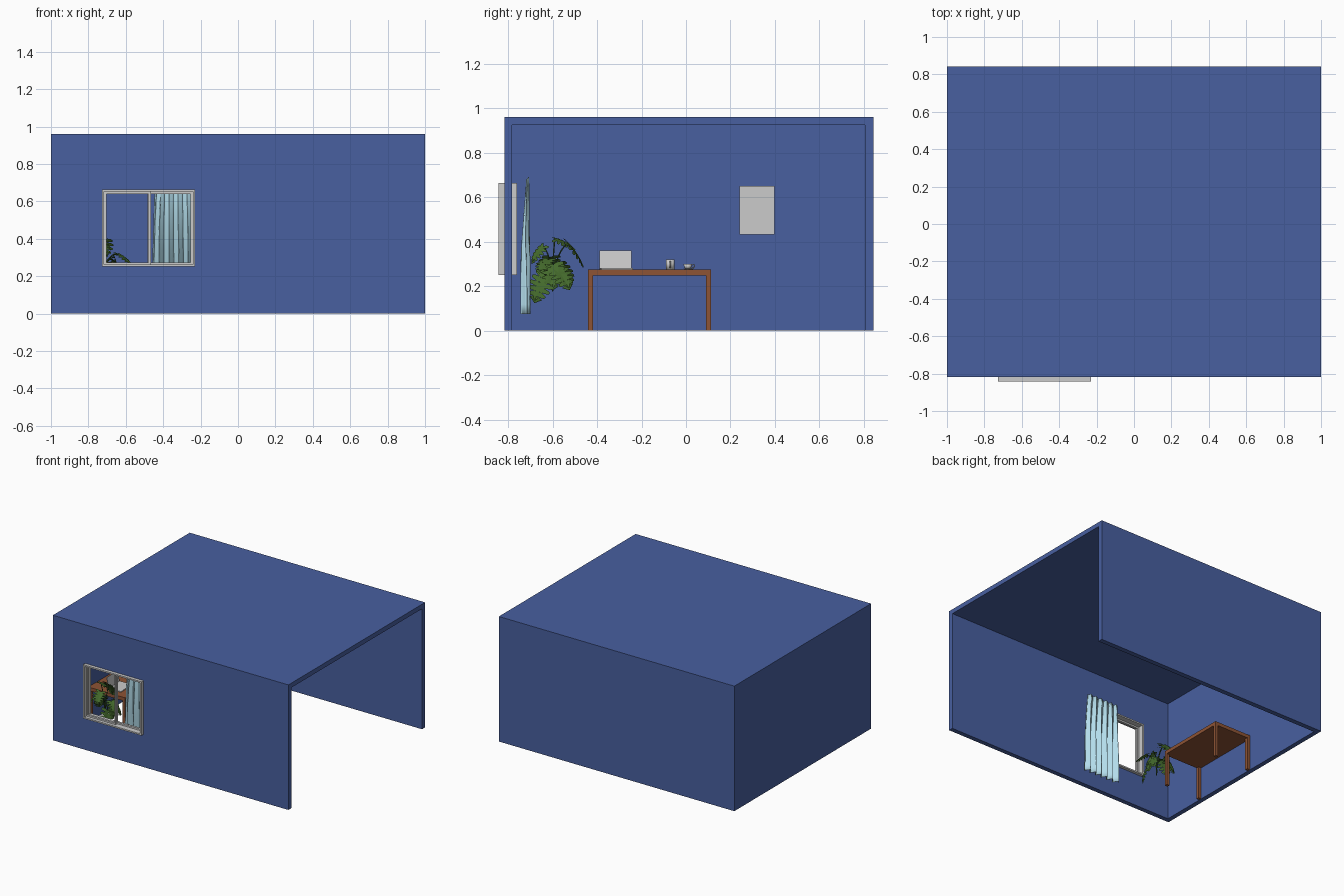
import bpy, bmesh, math
from mathutils import Vector

if "Cube" in bpy.data.objects:
    bpy.data.objects.remove(bpy.data.objects["Cube"])


def mat(name, rgb):
    m = bpy.data.materials.new(name)
    m.diffuse_color = (*rgb, 1)
    m.use_nodes = True
    m.node_tree.nodes["Principled BSDF"].inputs["Base Color"].default_value = m.diffuse_color
    return m


BLUE = mat("wall_blue", (0.065, 0.115, 0.35))
WOOD = mat("wood_brown", (0.27, 0.087, 0.035))
CLOTH = mat("curtain_blue", (0.45, 0.72, 0.83))
LEAF = mat("leaf_green", (0.06, 0.15, 0.026))
STEM = mat("stem_green", (0.03, 0.08, 0.02))


def add(name, bm, m=None, smooth=False):
    bmesh.ops.recalc_face_normals(bm, faces=bm.faces)
    me = bpy.data.meshes.new(name)
    bm.to_mesh(me)
    bm.free()
    ob = bpy.data.objects.new(name, me)
    bpy.context.collection.objects.link(ob)
    if m:
        me.materials.append(m)
    if smooth:
        for p in me.polygons:
            p.use_smooth = True
    return ob


def put_box(bm, x, y, z):
    vs = bmesh.ops.create_cube(bm, size=1)["verts"]
    for v in vs:
        v.co = Vector([(r[0] + r[1]) / 2 + c * (r[1] - r[0]) for r, c in zip((x, y, z), v.co)])


def box(name, x, y, z, m=None):
    bm = bmesh.new()
    put_box(bm, x, y, z)
    return add(name, bm, m)


def ring(name, x, y, z, t, m=None):
    """Rectangular frame lying in the xz plane."""
    bm = bmesh.new()
    put_box(bm, (x[0], x[0] + t), y, z)
    put_box(bm, (x[1] - t, x[1]), y, z)
    put_box(bm, (x[0] + t, x[1] - t), y, (z[0], z[0] + t))
    put_box(bm, (x[0] + t, x[1] - t), y, (z[1] - t, z[1]))
    return add(name, bm, m)


def lathe(name, profile, loc, steps=24):
    bm = bmesh.new()
    vs = [bm.verts.new((r, 0, z)) for r, z in profile]
    es = [bm.edges.new(p) for p in zip(vs, vs[1:])]
    bmesh.ops.spin(bm, geom=vs + es, cent=(0, 0, 0), axis=(0, 0, 1), angle=2 * math.pi, steps=steps)
    bmesh.ops.remove_doubles(bm, verts=bm.verts, dist=1e-5)
    ob = add(name, bm, smooth=True)
    ob.location = loc
    return ob


def tube(name, pts, r, m=None):
    cu = bpy.data.curves.new(name, "CURVE")
    cu.dimensions = "3D"
    cu.bevel_depth, cu.bevel_resolution, cu.resolution_u = r, 2, 6
    sp = cu.splines.new("BEZIER")
    sp.bezier_points.add(len(pts) - 1)
    for bp, p in zip(sp.bezier_points, pts):
        bp.co = p
        bp.handle_left_type = bp.handle_right_type = "AUTO"
    ob = bpy.data.objects.new(name, cu)
    bpy.context.collection.objects.link(ob)
    if m:
        cu.materials.append(m)


# room shell: open on the right and underneath, with a window hole in the front
room = box("room_shell", (-1, 1), (-0.817, 0.842), (0, 0.96), BLUE)
cuts = [box("room_cutter", (-0.965, 1.1), (-0.782, 0.805), (-0.1, 0.925)),
        box("window_cutter", (-0.72, -0.237), (-0.9, -0.7), (0.258, 0.657))]
for c in cuts:
    c.hide_render = True
    c.display_type = "WIRE"
    b = room.modifiers.new(c.name, "BOOLEAN")
    b.operation, b.object, b.solver = "DIFFERENCE", c, "EXACT"
bpy.context.view_layer.update()
shell = bpy.data.meshes.new_from_object(room.evaluated_get(bpy.context.evaluated_depsgraph_get()))
room.modifiers.clear()
room.data = shell
for c in cuts:
    bpy.data.objects.remove(c)

# sliding window: outer frame and two sashes
ring("window_frame", (-0.727, -0.23), (-0.842, -0.76), (0.251, 0.664), 0.011)
ring("left_sash", (-0.716, -0.466), (-0.818, -0.801), (0.262, 0.653), 0.012)
ring("right_sash", (-0.485, -0.241), (-0.799, -0.782), (0.262, 0.653), 0.012)

# curtain: pleats get deeper and wider towards the hem
bm = bmesh.new()
NX, NZ = 72, 14
rows = []
for j in range(NZ + 1):
    d = j / NZ
    amp, half = 0.005 + 0.016 * min(1, d * 1.6), 0.135 + 0.02 * d ** 0.7
    rows.append([])
    for i in range(NX + 1):
        u = i / NX
        ph = u * 6 * 2 * math.pi + 0.4 * math.sin(3 * d + 5 * u)
        rows[j].append(bm.verts.new((-0.308 + half * (2 * u - 1) + 0.004 * math.sin(2 * ph),
                                     -0.713 - 0.01 * min(1, d * 2) + amp * math.sin(ph),
                                     0.685 - 0.61 * d + 0.006 * math.sin(ph) * (1 - d))))
for a, b in zip(rows, rows[1:]):
    for i in range(NX):
        bm.faces.new((a[i], a[i + 1], b[i + 1], b[i]))
cur = add("curtain", bm, CLOTH, True)
cur.modifiers.new("thickness", "SOLIDIFY").thickness = 0.003

# desk
DX, DY = (-0.963, -0.65), (-0.44, 0.112)
box("desk_top", DX, DY, (0.248, 0.275), WOOD)
for i in (0, 1):
    for j in (0, 1):
        x = DX[0] if i == 0 else DX[1] - 0.024
        y = DY[0] if j == 0 else DY[1] - 0.022
        box("desk_leg", (x, x + 0.024), (y, y + 0.022), (0, 0.248), WOOD)

# laptop: base and reclined screen
base = box("laptop_base", (-0.05, 0.05), (-0.072, 0.072), (0, 0.006))
screen = box("laptop_screen", (-0.004, 0), (-0.072, 0.072), (0, 0.082))
base.location, base.rotation_euler = (-0.78, -0.313, 0.275), (0, 0, 0.06)
screen.location, screen.rotation_euler = (-0.83, -0.316, 0.279), (0, -0.2, 0.06)

# mug with handle, and a small cup on a saucer
lathe("mug", [(0, 0), (0.02, 0), (0.02, 0.044), (0.017, 0.044), (0.017, 0.004), (0, 0.004)],
      (-0.8, -0.071, 0.275))
tube("mug_handle", [(-0.781, -0.071, 0.311), (-0.765, -0.071, 0.304), (-0.765, -0.071, 0.29),
                    (-0.781, -0.071, 0.284)], 0.003)
lathe("cup", [(0, 0.002), (0.012, 0.002), (0.02, 0.024), (0.018, 0.024), (0.011, 0.005), (0, 0.005)],
      (-0.8, 0.008, 0.275))
lathe("saucer", [(0, 0), (0.016, 0), (0.026, 0.004), (0.016, 0.002), (0, 0.002)], (-0.8, 0.012, 0.275))
tube("cup_handle", [(-0.8, 0.025, 0.296), (-0.8, 0.039, 0.294), (-0.8, 0.034, 0.285),
                    (-0.8, 0.022, 0.282)], 0.002)

# wall picture on the left wall
box("wall_picture", (-0.965, -0.953), (0.24, 0.397), (0.433, 0.65))


# plant: split leaves on arching stalks
def leaf(base, tip, face):
    base, tip = Vector(base), Vector(tip)
    ax = tip - base
    L = ax.length
    ax.normalize()
    side = ax.cross(Vector(face)).normalized()
    nrm = side.cross(ax)
    bm = bmesh.new()
    N = 6

    def pt(t, s, w):
        # w: 0 at the midrib, 1 at the margin; lobes sweep and curl
        width = 0.5 * L * (math.sin(math.pi * (0.2 + 0.8 * t)) ** 0.7 if t < 1 else 0)
        sweep = (0.1 * t - 0.22 * (1 - t) ** 2) * w
        return bm.verts.new(base + ax * L * (t + sweep) + side * s * w * width
                            + nrm * L * (0.12 * w - 0.16 * w * w - 0.2 * t * t))

    for s in (-1, 1):
        for i in range(N):
            a, b = i / N, (i + 1) / N
            g = 0.035 if i < N - 1 else 0
            prev = [pt(a, s, 0), pt(b, s, 0)]
            for w, k in ((0.45, 0.05), (0.85, 0.9), (1.0, 1.6)):
                cur = [pt(a + g * k, s, w), pt(b - g * k, s, w)]
                bm.faces.new((prev[0], prev[1], cur[1], cur[0]))
                prev = cur
    bmesh.ops.remove_doubles(bm, verts=bm.verts, dist=1e-4)
    add("leaf", bm, LEAF)


root, hub = Vector((-0.71, -0.6, 0.175)), Vector((-0.71, -0.6, 0.26))
LEAVES = [((-0.66, -0.635, 0.25), (-0.63, -0.685, 0.145), (1, -0.3, 0.5)),
          ((-0.66, -0.58, 0.28), (-0.61, -0.525, 0.205), (1, 0.3, 0.6)),
          ((-0.72, -0.535, 0.395), (-0.74, -0.45, 0.31), (0.2, 0.5, 1)),
          ((-0.75, -0.59, 0.41), (-0.76, -0.50, 0.385), (0.3, 0.1, 1)),
          ((-0.72, -0.64, 0.38), (-0.71, -0.70, 0.32), (0.5, -0.4, 1)),
          ((-0.64, -0.62, 0.32), (-0.57, -0.66, 0.28), (0.5, -0.2, 1)),
          ((-0.66, -0.595, 0.30), (-0.62, -0.6, 0.20), (1, 0, 0.4)),
          ((-0.77, -0.61, 0.33), (-0.85, -0.64, 0.26), (-0.5, -0.2, 1)),
          ((-0.76, -0.57, 0.30), (-0.82, -0.52, 0.22), (-0.6, 0.3, 1))]
for b, t, f in LEAVES:
    leaf(b, t, f)
    mid = hub.lerp(Vector(b), 0.5) + Vector((0, 0, 0.02))
    tube("leaf_stalk", [root, hub.lerp(root, 0.4), mid, b], 0.003, STEM)
